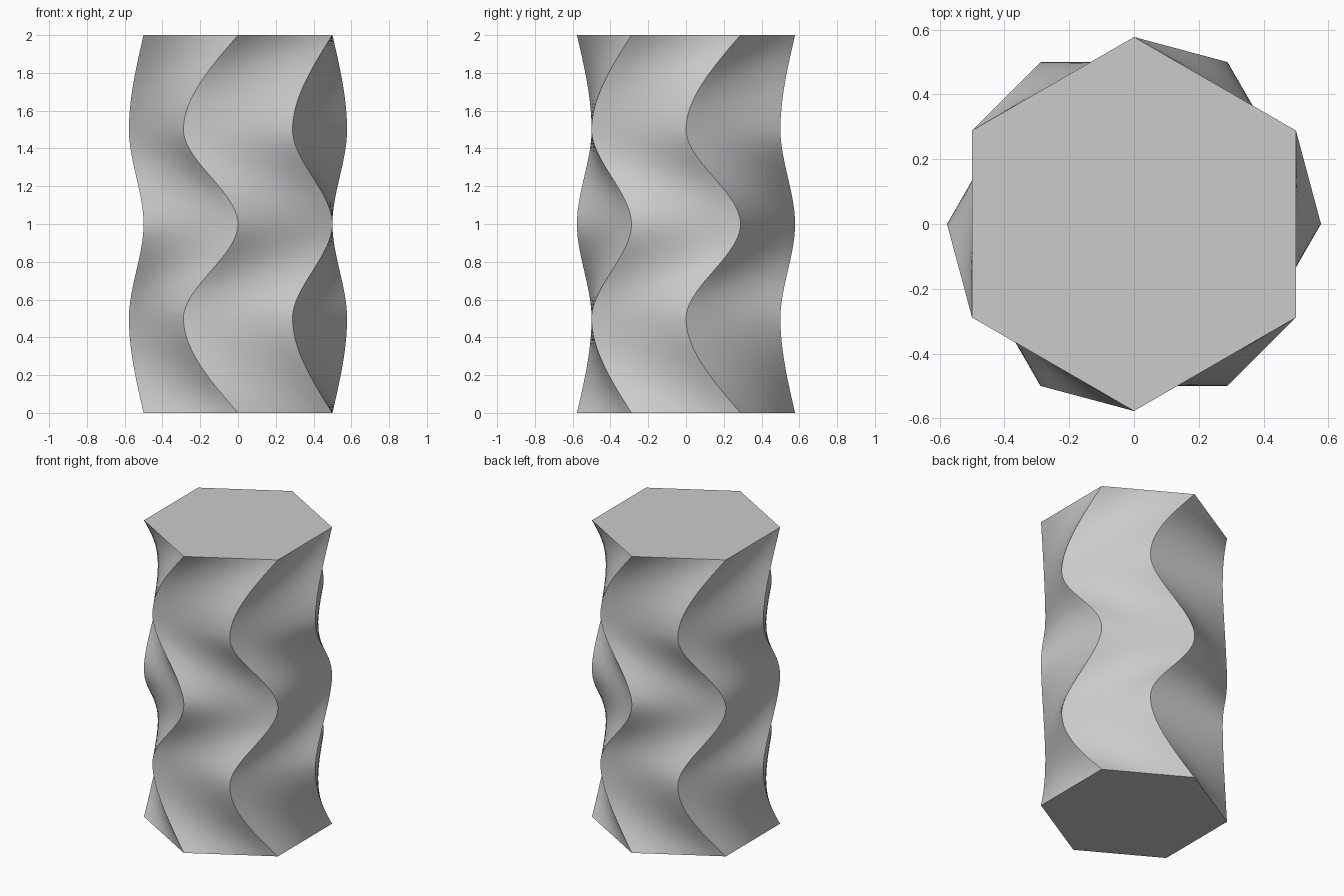
import bpy, bmesh, math
from mathutils import Vector

if "Cube" in bpy.data.objects:
    bpy.data.objects.remove(bpy.data.objects["Cube"], do_unlink=True)

SIDES, RADIUS, HEIGHT = 6, 1 / math.sqrt(3), 2.0
ROWS, SPLITS = 96, 8


def corner(k, turn):
    a = math.radians(90 + 60 * k - turn)
    return Vector((RADIUS * math.cos(a), RADIUS * math.sin(a), 0))


def sway(z):
    """Blend from the straight hexagon (0) to the turned one (1) at height z."""
    z = min(z, HEIGHT - z)
    t = z / 0.5
    if t <= 1:
        return 1.5 * t - 0.5 * t ** 3
    t = 2 - t
    return t * t * (3 - 2 * t)


def section(z):
    """Hexagonal cross-section with evenly split straight sides."""
    s = sway(z)
    c = [corner(k, 0).lerp(corner(k, 30), s) for k in range(SIDES)]
    lift = Vector((0, 0, z))
    return [c[k].lerp(c[(k + 1) % SIDES], i / SPLITS) + lift
            for k in range(SIDES) for i in range(SPLITS)]


# Plain grey finish
grey = bpy.data.materials.new("grey")
grey.use_nodes = True
colour = (0.6, 0.6, 0.6, 1)
grey.diffuse_color = colour
grey.node_tree.nodes["Principled BSDF"].inputs["Base Color"].default_value = colour

# Loft the swaying sides
bm = bmesh.new()
rings = [[bm.verts.new(p) for p in section(HEIGHT * r / ROWS)]
         for r in range(ROWS + 1)]
count = SIDES * SPLITS
for low, high in zip(rings, rings[1:]):
    for i in range(count):
        j = (i + 1) % count
        bm.faces.new((low[i], low[j], high[j], high[i]))

# Flat end caps
bm.faces.new(rings[0][::-1])
bm.faces.new(rings[-1])

mesh = bpy.data.meshes.new("twisted_column")
bm.to_mesh(mesh)
bm.free()
mesh.materials.append(grey)
column = bpy.data.objects.new("twisted_column", mesh)
bpy.context.collection.objects.link(column)

# Smooth sides with crisp corners
bpy.ops.object.select_all(action="DESELECT")
column.select_set(True)
bpy.context.view_layer.objects.active = column
bpy.ops.object.shade_smooth_by_angle(angle=math.radians(30))
